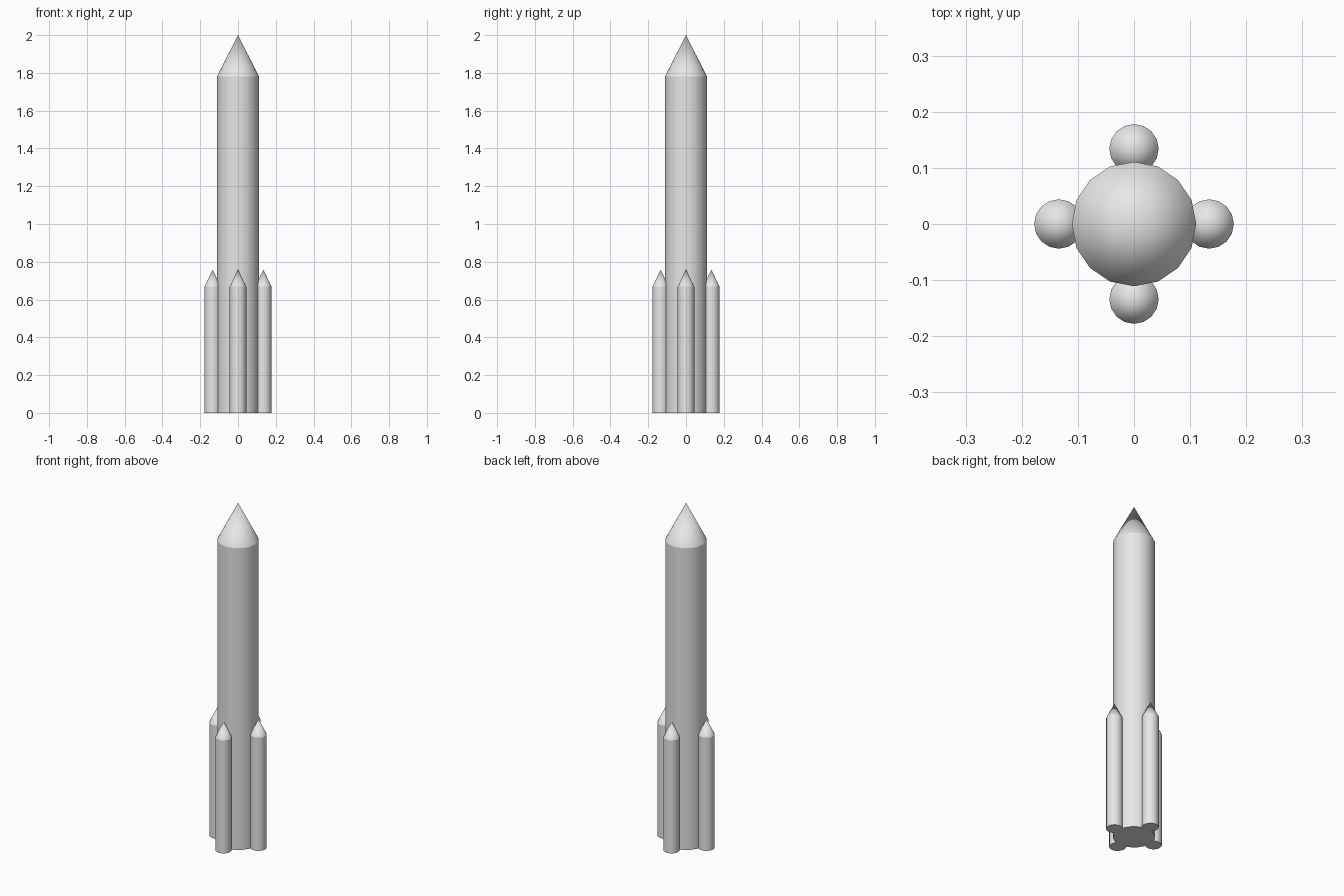
import bpy
import bmesh
import math

cube = bpy.data.objects.get("Cube")
if cube:
    bpy.data.objects.remove(cube, do_unlink=True)

SIDES = 16

grey = bpy.data.materials.new("light_grey")
grey.use_nodes = True
colour = (0.8, 0.8, 0.8, 1)
grey.diffuse_color = colour
grey.node_tree.nodes["Principled BSDF"].inputs["Base Color"].default_value = colour


def pointed_tube(name, x, y, radius, shoulder, tip):
    """Closed cylinder standing on the ground, topped by a cone."""
    bm = bmesh.new()
    rings = []
    for z in (0, shoulder):
        rings.append([bm.verts.new((radius * math.cos(i * math.tau / SIDES),
                                    radius * math.sin(i * math.tau / SIDES), z))
                      for i in range(SIDES)])
    apex = bm.verts.new((0, 0, tip))
    low, high = rings
    bm.faces.new(low[::-1])
    for i in range(SIDES):
        j = (i + 1) % SIDES
        bm.faces.new((low[i], low[j], high[j], high[i]))
        bm.faces.new((high[i], high[j], apex))
    mesh = bpy.data.meshes.new(name)
    bm.to_mesh(mesh)
    bm.free()
    mesh.materials.append(grey)
    obj = bpy.data.objects.new(name, mesh)
    obj.location = (x, y, 0)
    bpy.context.collection.objects.link(obj)

    # Round walls, crisp shoulder and base
    bpy.ops.object.select_all(action="DESELECT")
    obj.select_set(True)
    bpy.context.view_layer.objects.active = obj
    bpy.ops.object.shade_smooth_by_angle(angle=math.radians(24))


# Main body with nose cone
pointed_tube("main_body", 0, 0, 0.111, 1.782, 2.0)

# Four side boosters
for side, dx, dy in (("left", 1, 0), ("right", -1, 0), ("back", 0, 1), ("front", 0, -1)):
    pointed_tube(side + "_booster", dx * 0.134, dy * 0.134, 0.044, 0.668, 0.758)
